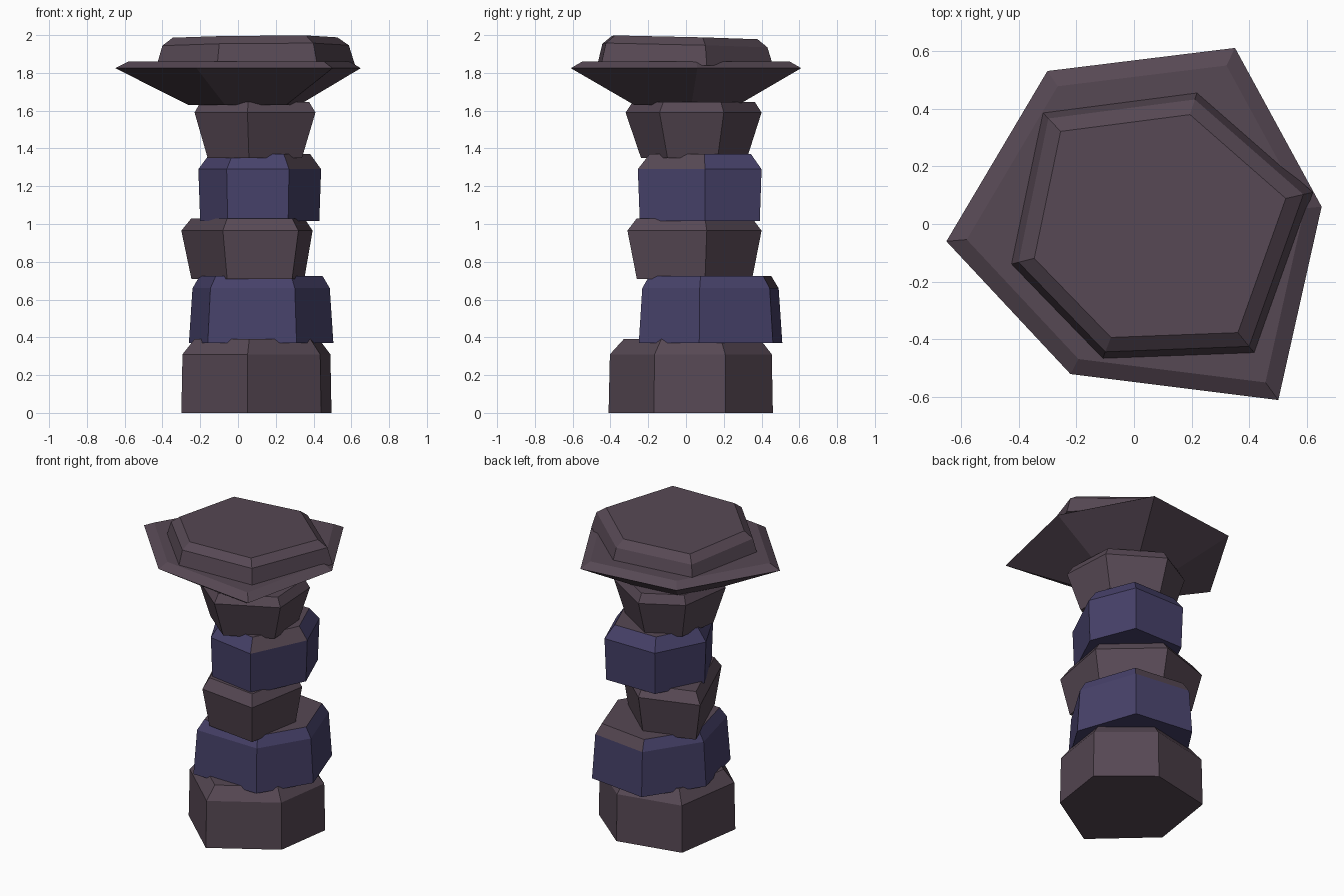
import bpy, bmesh

if "Cube" in bpy.data.objects:
    bpy.data.objects.remove(bpy.data.objects["Cube"])


def material(name, rgb):
    m = bpy.data.materials.new(name)
    m.diffuse_color = (*rgb, 1)
    m.use_nodes = True
    m.node_tree.nodes["Principled BSDF"].inputs["Base Color"].default_value = m.diffuse_color
    return m


BROWN = material("mauve brown stone", (0.094, 0.065, 0.088))
BLUE = material("dusk blue stone", (0.062, 0.053, 0.142))


def rock(name, ring, levels, mats=(BROWN,), brown_chamfer=None, tilt=(0, 0)):
    """Stack scaled copies of a polygon outline; levels are (z, scale), last band is the chamfer."""
    n = len(ring)
    cx = sum(p[0] for p in ring) / n
    cy = sum(p[1] for p in ring) / n
    bm = bmesh.new()
    rows = []
    for i, (z, s) in enumerate(levels):
        row = []
        for x, y in ring:
            dx, dy = (x - cx) * s, (y - cy) * s
            lean = tilt[0] * dx + tilt[1] * dy if i else 0
            row.append(bm.verts.new((cx + dx, cy + dy, z + lean)))
        rows.append(row)
    bm.faces.new(rows[0][::-1])
    top = bm.faces.new(rows[-1])
    if len(mats) > 1:
        top.material_index = 1
    for k in range(len(rows) - 1):
        a, b = rows[k], rows[k + 1]
        for i in range(n):
            j = (i + 1) % n
            f = bm.faces.new((a[i], a[j], b[j], b[i]))
            if k == len(rows) - 2 and i == brown_chamfer:
                f.material_index = 1
    bmesh.ops.recalc_face_normals(bm, faces=bm.faces)
    me = bpy.data.meshes.new(name)
    bm.to_mesh(me)
    bm.free()
    for m in mats:
        me.materials.append(m)
    ob = bpy.data.objects.new(name, me)
    bpy.context.collection.objects.link(ob)
    return ob


# Column stones, bottom to top
rock("base_stone",
     [(.05, -.41), (.44, -.17), (.495, .21), (.19, .46), (-.23, .37), (-.30, -.09)],
     [(0, 1), (.31, .985), (.39, .83)])
rock("lower_blue_stone",
     [(-.16, -.24), (.31, -.25), (.505, .07), (.37, .46), (-.03, .51), (-.26, .16)],
     [(.37, 1), (.66, .95), (.725, .85)], (BLUE, BROWN), 3)
rock("middle_stone",
     [(-.08, -.26), (.32, -.31), (.395, .11), (.07, .40), (-.30, .28)],
     [(.71, .86), (.965, 1), (1.03, .86)])
rock("upper_blue_stone",
     [(-.06, -.20), (.27, -.255), (.44, .10), (.32, .40), (-.05, .40), (-.21, .09)],
     [(1.015, .97), (1.29, 1), (1.37, .82)], (BLUE, BROWN), 1)
rock("neck_stone",
     [(.05, -.32), (.41, -.14), (.39, .20), (.07, .40), (-.18, .26), (-.23, -.09)],
     [(1.35, .78), (1.59, 1), (1.645, .9)])

# Wide flaring slab and the raised cap on top
rock("flared_slab",
     [(.65, .06), (.35, .61), (-.30, .53), (-.65, -.06), (-.22, -.52), (.50, -.61)],
     [(1.63, .45), (1.825, 1), (1.86, .9)])
rock("top_cap",
     [(.62, .11), (.22, .46), (-.32, .39), (-.43, -.14), (-.11, -.47), (.42, -.45)],
     [(1.84, 1), (1.945, .94), (1.987, .83)], tilt=(.008, -.025))
